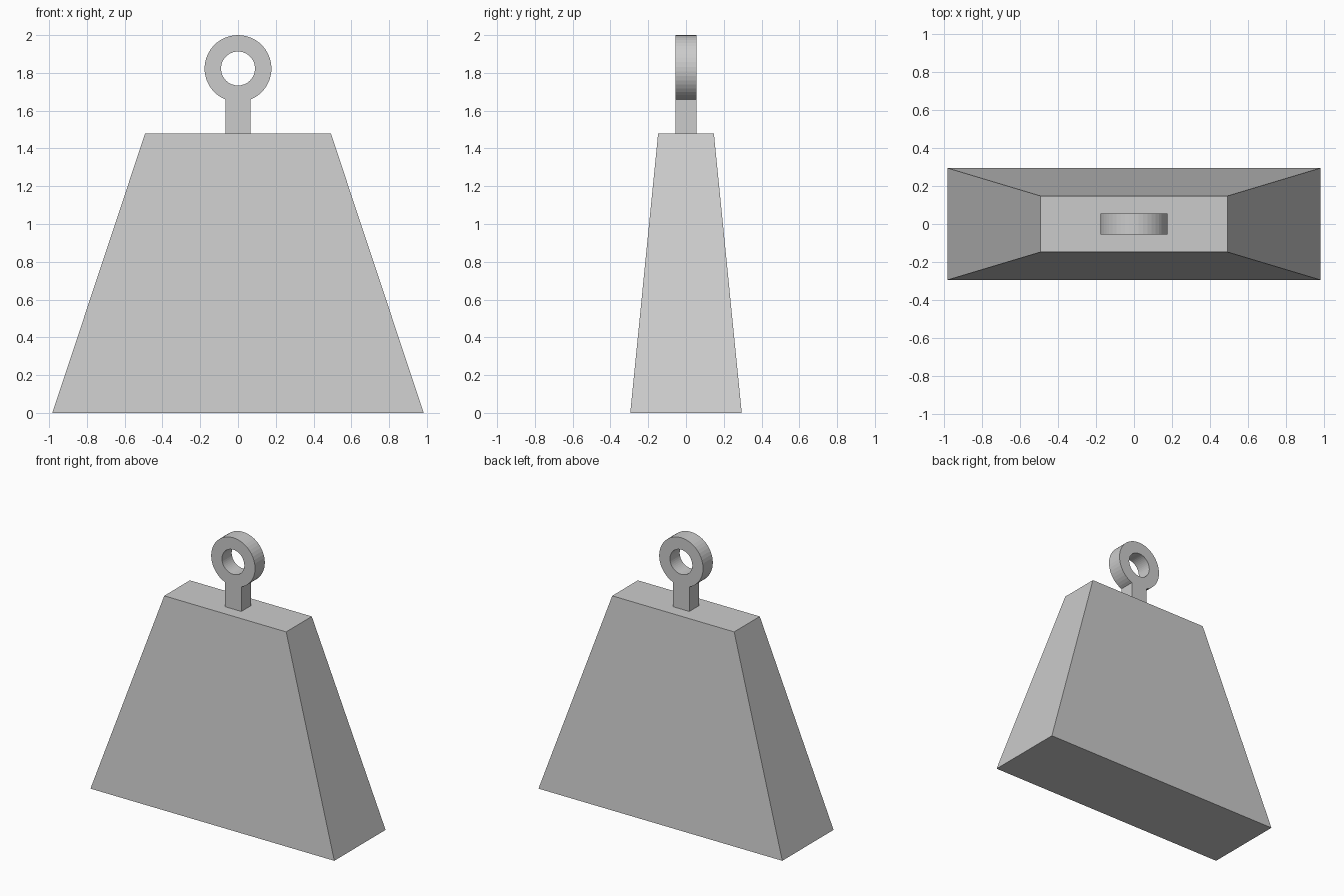
import bpy, bmesh, math

if "Cube" in bpy.data.objects:
    bpy.data.objects.remove(bpy.data.objects["Cube"])


def make_object(name, bm):
    bmesh.ops.recalc_face_normals(bm, faces=bm.faces)
    mesh = bpy.data.meshes.new(name)
    bm.to_mesh(mesh)
    bm.free()
    obj = bpy.data.objects.new(name, mesh)
    bpy.context.collection.objects.link(obj)
    return obj


# Tapered weight body: a box whose top is half the size of its base
HEIGHT = 1.48
bm = bmesh.new()
bmesh.ops.create_cube(bm, size=1)
for v in bm.verts:
    taper = 0.5 if v.co.z > 0 else 1.0
    v.co.x *= 1.966 * taper
    v.co.y *= 0.59 * taper
    v.co.z = (v.co.z + 0.5) * HEIGHT
make_object("weight_body", bm)

# Hanging eye: ring and stem as one keyhole outline, extruded in depth
R_OUT, R_IN, CENTRE_Z = 0.177, 0.09, 1.823
STEM, DEPTH, N = 0.066, 0.056, 40
gap = math.asin(STEM / R_OUT)
bm = bmesh.new()


def point(radius, angle):
    # angle is measured from straight down
    return bm.verts.new((radius * math.sin(angle), -DEPTH,
                         CENTRE_Z - radius * math.cos(angle)))


angles = [gap + (2 * math.pi - 2 * gap) * i / N for i in range(N + 1)]
outer = [point(R_OUT, a) for a in angles]
inner = [point(R_IN, a) for a in angles]
bottom = [point(R_IN, gap * t) for t in (-1 / 3, 1 / 3)]
for i in range(N):
    bm.faces.new((outer[i], outer[i + 1], inner[i + 1], inner[i]))

# Stem face, joining the bottom of the ring to the body
foot = [bm.verts.new((x, -DEPTH, HEIGHT)) for x in (-STEM, STEM)]
bm.faces.new((outer[-1], outer[0], inner[0], bottom[1], bottom[0], inner[-1]))
bm.faces.new((foot[0], foot[1], outer[0], outer[-1]))

# Give the outline its thickness
result = bmesh.ops.extrude_face_region(bm, geom=bm.faces[:], use_keep_orig=True)
for v in result["geom"]:
    if isinstance(v, bmesh.types.BMVert):
        v.co.y = DEPTH
make_object("hanging_eye", bm)
